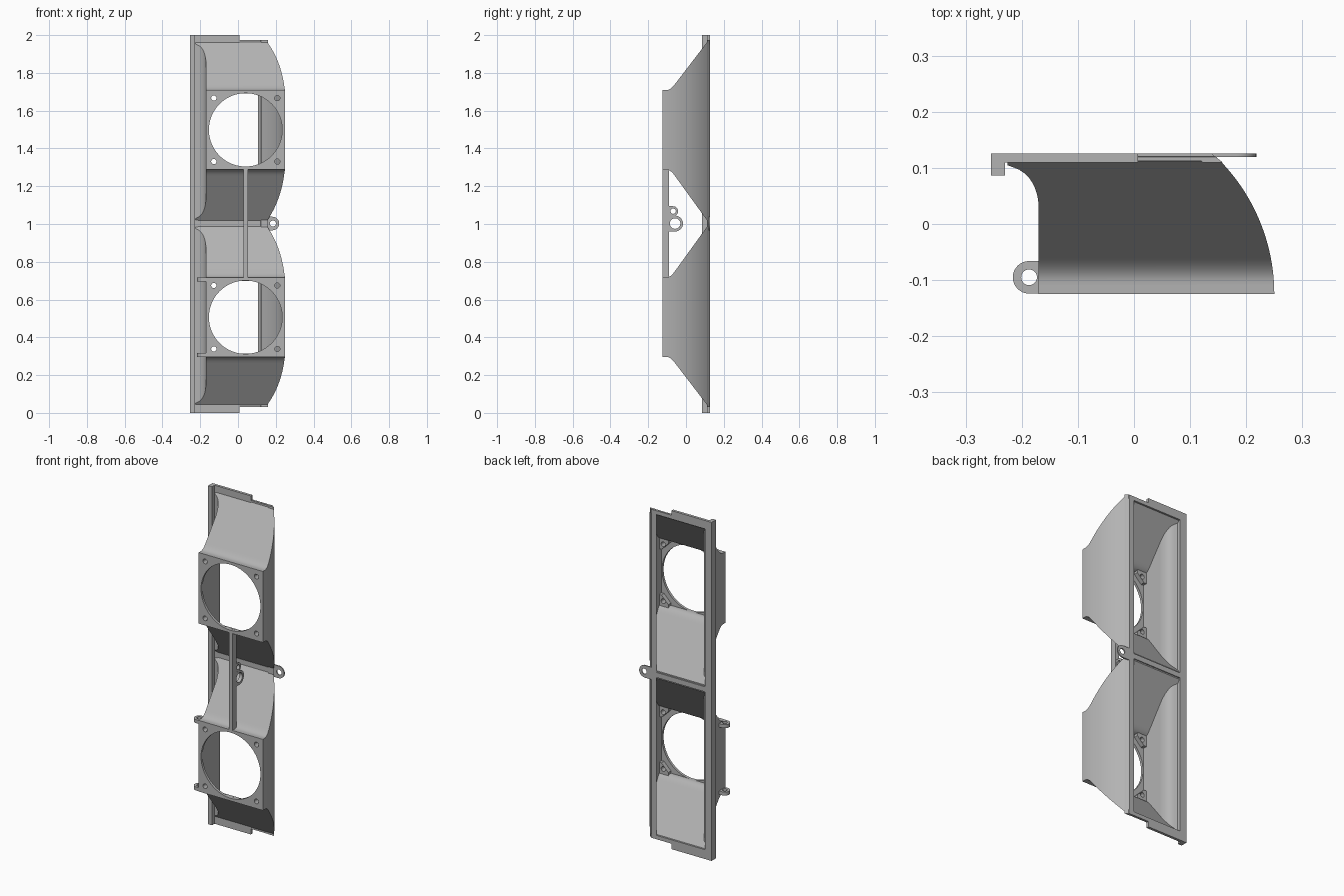
import bpy, bmesh, math

if "Cube" in bpy.data.objects:
    bpy.data.objects.remove(bpy.data.objects["Cube"], do_unlink=True)

grey = bpy.data.materials.new("plain grey")
grey.use_nodes = True
COLOUR = (0.45, 0.45, 0.45, 1)
grey.diffuse_color = COLOUR
grey.node_tree.nodes["Principled BSDF"].inputs["Base Color"].default_value = COLOUR

MID_Z = 1.0025        # mirror height between the two ducts
FAN_X = 0.04          # fan centre across
FAN_OFF = 0.496       # fan centre above or below the middle
HALF = 0.21           # half of the square fan plate
FRONT, BACK = -0.125, 0.126


def add_object(name, bm):
    bmesh.ops.recalc_face_normals(bm, faces=bm.faces)
    mesh = bpy.data.meshes.new(name)
    bm.to_mesh(mesh)
    bm.free()
    mesh.materials.append(grey)
    obj = bpy.data.objects.new(name, mesh)
    bpy.context.collection.objects.link(obj)
    return obj


def add_prism(bm, pts, axis, a, b):
    place = {"x": lambda u, v, w: (w, u, v),
             "y": lambda u, v, w: (u, w, v),
             "z": lambda u, v, w: (u, v, w)}[axis]
    lo = [bm.verts.new(place(u, v, a)) for u, v in pts]
    hi = [bm.verts.new(place(u, v, b)) for u, v in pts]
    bm.faces.new(lo)
    bm.faces.new(hi[::-1])
    for i in range(len(pts)):
        j = (i + 1) % len(pts)
        bm.faces.new((lo[i], lo[j], hi[j], hi[i]))


def prism(name, pts, axis, a, b):
    bm = bmesh.new()
    add_prism(bm, pts, axis, a, b)
    return add_object(name, bm)


def box(name, x0, x1, y0, y1, z0, z1):
    return prism(name, [(x0, y0), (x1, y0), (x1, y1), (x0, y1)], "z", z0, z1)


def circle(cu, cv, r, n=32):
    return [(cu + r * math.cos(math.tau * i / n), cv + r * math.sin(math.tau * i / n))
            for i in range(n)]


def tongue(cu, cv, r, base, n=16):
    # half round end joined by straight sides to a base line
    s = 1 if cu > base else -1
    arc = [math.pi * (i / n - 0.5) for i in range(n + 1)]
    return ([(base, cv - r)] + [(cu + s * r * math.cos(t), cv + r * math.sin(t)) for t in arc]
            + [(base, cv + r)])


def finish(obj):
    bpy.ops.object.select_all(action="DESELECT")
    obj.select_set(True)
    bpy.context.view_layer.objects.active = obj
    bpy.ops.object.shade_smooth_by_angle(angle=math.radians(30))


def cut(obj, cutter):
    mod = obj.modifiers.new("holes", "BOOLEAN")
    mod.operation = "DIFFERENCE"
    mod.solver = "EXACT"
    mod.object = cutter
    bpy.context.view_layer.objects.active = obj
    bpy.ops.object.modifier_apply(modifier=mod.name)


def drilled(name, pts, axis, a, b, holes):
    obj = prism(name, pts, axis, a, b)
    bm = bmesh.new()
    for hole in holes:
        add_prism(bm, circle(*hole), axis, a - 0.1, b + 0.1)
    cutter = add_object("lug_cutter", bm)
    cut(obj, cutter)
    bpy.data.objects.remove(cutter, do_unlink=True)
    return obj


# Duct wall positions for a given depth y
def left_x(y):
    q = min(max((y - 0.03) / 0.072, 0), 1)
    return -0.17 - 0.055 * (1 - math.sqrt(1 - q * q))


def right_x(y):
    r = 0.341
    return 0.25 - r + math.sqrt(r * r - (y - FRONT) ** 2)


def flare(y):
    u, r = y + 0.083, 0.022
    if u < -r:
        return 0
    return ((u + r) ** 2 / (4 * r) if u < r else u) / 0.203


def ring(bm, y, zc, side, inner):
    t = (y - FRONT) / (BACK - FRONT)
    x0 = left_x(y) + 0.013 * inner
    x1 = right_x(y) - (0.013 + 0.021 * t * t) * inner
    far = zc + side * (HALF + 0.265 * flare(y) - 0.017 * inner)
    near = zc - side * (HALF + 0.281 * flare(y) - 0.017 * inner)
    return [bm.verts.new(p) for p in ((x0, y, near), (x1, y, near), (x1, y, far), (x0, y, far))]


def make_duct(name, side):
    zc = MID_Z + side * FAN_OFF
    bm = bmesh.new()
    steps, end = 32, 0.12
    depth = lambda start, i: start + (end - start) * i / steps
    rings = [ring(bm, depth(FRONT, i), zc, side, 0) for i in range(steps + 1)]
    rings += [ring(bm, depth(-0.11, i), zc, side, 1) for i in range(steps, -1, -1)]
    for a, b in zip(rings, rings[1:]):
        for i in range(4):
            j = (i + 1) % 4
            bm.faces.new((a[i], a[j], b[j], b[i]))
    bm.faces.new(rings[0])
    bm.faces.new(rings[-1])
    duct = add_object(name + "_duct", bm)

    # Fan opening and screw holes
    corners = [(sx, sz) for sx in (-1, 1) for sz in (-1, 1)]
    bm = bmesh.new()
    add_prism(bm, circle(FAN_X, zc, 0.194, 96), "y", -0.2, -0.108)
    for sx, sz in corners:
        add_prism(bm, circle(FAN_X + sx * 0.168, zc + sz * 0.168, 0.014, 20), "y", -0.2, -0.06)
    cutter = add_object(name + "_cutter", bm)
    cut(duct, cutter)

    # Screw bosses inside the corners
    bm = bmesh.new()
    for sx, sz in corners:
        shape = [(0.205, 0.205), (0.135, 0.205), (0.135, 0.18), (0.18, 0.135), (0.205, 0.135)]
        add_prism(bm, [(FAN_X + sx * u, zc + sz * v) for u, v in shape], "y", -0.113, -0.085)
    bosses = add_object(name + "_screw_bosses", bm)
    cut(bosses, cutter)
    bpy.data.objects.remove(cutter, do_unlink=True)


make_duct("upper", 1)
make_duct("lower", -1)

# Back frame
LOW, HIGH = 0.032, 1.973
box("left_rail", -0.255, -0.212, 0.11, BACK, 0, 2)
box("left_lip", -0.255, -0.23, 0.086, BACK, 0, 2)
prism("right_rail", [(0.105, BACK), (0.137, BACK), (0.158, 0.11), (0.122, 0.11)], "z", LOW, HIGH)
box("top_bar", -0.22, 0.14, 0.112, BACK, 1.95, HIGH)
box("bottom_bar", -0.22, 0.14, 0.112, BACK, LOW, 0.055)
box("middle_bar", -0.22, 0.14, 0.112, BACK, MID_Z - 0.015, MID_Z + 0.015)
box("top_tab", -0.25, 0.007, 0.11, BACK, 1.96, 2)
box("bottom_tab", -0.25, 0.007, 0.11, BACK, 0, 0.045)

# Mounting lug on the right rail
drilled("side_lug", tongue(0.182, MID_Z, 0.036, 0.12), "y", 0.119, BACK,
        [(0.185, MID_Z, 0.016)])

# Lugs beside the lower fan plate
for name, z in (("upper_hinge_lug", 0.695), ("lower_hinge_lug", 0.297)):
    drilled(name, tongue(-0.187, -0.095, 0.029, -0.16), "z", z, z + 0.021,
            [(-0.187, -0.095, 0.014)])

# Front strut with cable eyes
box("front_strut", 0.028, 0.052, FRONT, -0.09, 0.705, 1.3)
eyes = [(-0.058, MID_Z, 0.028), (-0.068, 1.068, 0.014)]
drilled("large_eye", tongue(-0.058, MID_Z, 0.042, -0.1), "x", 0.03, 0.05, eyes)
drilled("small_eye", tongue(-0.068, 1.068, 0.026, -0.1), "x", 0.031, 0.049, eyes)

for obj in list(bpy.context.collection.objects):
    if obj.type == "MESH" and grey.name in obj.data.materials:
        finish(obj)
